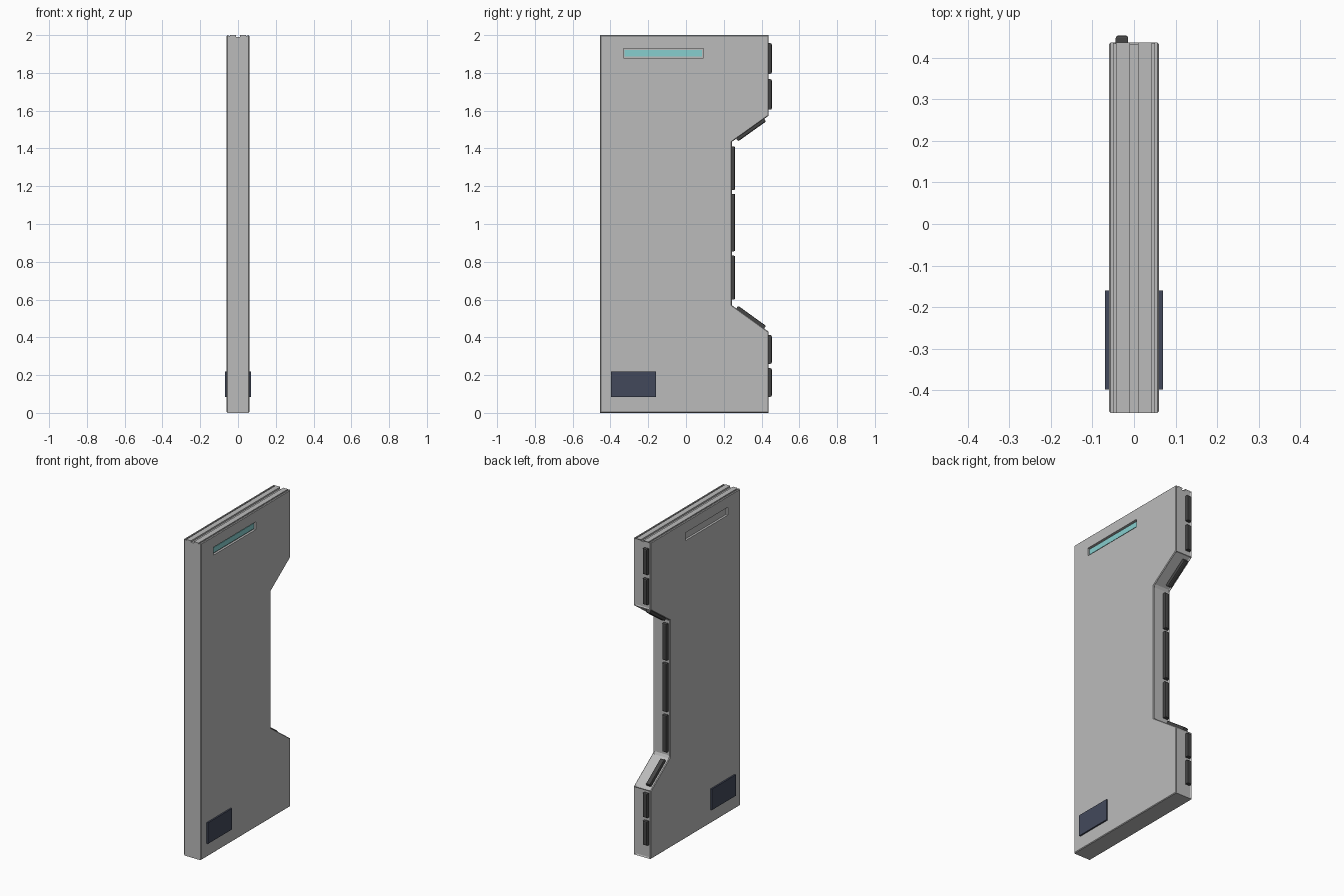
import bpy, bmesh, math
from mathutils import Vector, Matrix

if "Cube" in bpy.data.objects:
    bpy.data.objects.remove(bpy.data.objects["Cube"])

def material(name, rgb):
    m = bpy.data.materials.new(name)
    m.diffuse_color = (*rgb, 1)
    m.use_nodes = True
    m.node_tree.nodes["Principled BSDF"].inputs["Base Color"].default_value = m.diffuse_color
    return m

GREY = material("panel grey", (0.50, 0.50, 0.50))
DARK = material("dark rubber", (0.06, 0.06, 0.06))
NAVY = material("navy plate", (0.055, 0.066, 0.105))
TEAL = material("teal light", (0.24, 0.62, 0.62))

def finish(bm, name, mat):
    bmesh.ops.recalc_face_normals(bm, faces=bm.faces[:])
    me = bpy.data.meshes.new(name)
    bm.to_mesh(me)
    bm.free()
    ob = bpy.data.objects.new(name, me)
    me.materials.append(mat)
    bpy.context.collection.objects.link(ob)
    return ob

def add_box(bm, x, y, z):
    size = [b - a for a, b in (x, y, z)]
    mid = [(a + b) / 2 for a, b in (x, y, z)]
    mat = Matrix.Translation(mid) @ Matrix.Diagonal((*size, 1))
    return bmesh.ops.create_cube(bm, size=1, matrix=mat)

def box(name, mat, x, y, z):
    bm = bmesh.new()
    add_box(bm, x, y, z)
    return finish(bm, name, mat)

# Door leaf: side profile with a notched rear edge, extruded across x
W = 0.06
EDGE = [(0.437, 0), (0.437, 0.43), (0.243, 0.57),
        (0.243, 1.435), (0.437, 1.573), (0.437, 2)]
profile = [(-0.455, 0)] + EDGE + [(-0.455, 2)]
bm = bmesh.new()
face = bm.faces.new([bm.verts.new((-W, y, z)) for y, z in profile])
ext = bmesh.ops.extrude_face_region(bm, geom=[face])
bmesh.ops.translate(bm, vec=(2 * W, 0, 0),
                    verts=[v for v in ext["geom"] if isinstance(v, bmesh.types.BMVert)])
bmesh.ops.recalc_face_normals(bm, faces=bm.faces[:])
rims = [e for e in bm.edges if abs(e.verts[0].co.x - e.verts[1].co.x) < 1e-5]
bmesh.ops.bevel(bm, geom=rims, offset=0.004, segments=1, affect='EDGES', profile=0.5)
bm.normal_update()
# Shallow inset channel along every rear face
rear = [f for f in bm.faces if f.normal.y > 0.4 and abs(f.normal.x) < 0.1]
bmesh.ops.inset_individual(bm, faces=rear, thickness=0.011, depth=-0.004)
door = finish(bm, "door_leaf", GREY)

# Cutters: grooves along the top, and a light slot on both sides
bm = bmesh.new()
for x0, x1, d in ((-0.01, 0.01, 0.010), (-0.049, -0.043, 0.006), (0.043, 0.049, 0.006)):
    add_box(bm, (x0, x1), (-0.6, 0.6), (2 - d, 2.1))
for s in (-1, 1):
    add_box(bm, sorted((s * 0.046, s * 0.1)), (-0.332, 0.092), (1.88, 1.93))
cutter = finish(bm, "groove_cutter", GREY)
cutter.hide_render = True
cutter.hide_viewport = True
mod = door.modifiers.new("grooves", 'BOOLEAN')
mod.operation = 'DIFFERENCE'
mod.solver = 'EXACT'
mod.object = cutter

# Teal light in the right-hand slot
box("slot_light", TEAL, (0.045, 0.053), (-0.325, 0.085), (1.888, 1.922))

# Navy plates near the floor on both sides
for s, side in ((-1, "left"), (1, "right")):
    box("plate_" + side, NAVY, sorted((s * 0.0599, s * 0.0695)), (-0.398, -0.16), (0.085, 0.218))

# Chamfered rubber pads on the rear edge
def pad(a, b, name):
    a, b = Vector((0, *a)), Vector((0, *b))
    d = (b - a).normalized()
    n = Vector((0, d.z, -d.y))
    bm = bmesh.new()
    add_box(bm, (-0.015, 0.015), (-0.007, 0.017), (-(b - a).length / 2, (b - a).length / 2))
    outer = [e for e in bm.edges if all(v.co.y > 0 for v in e.verts)]
    bmesh.ops.bevel(bm, geom=outer, offset=0.007, segments=2, affect='EDGES', profile=0.5)
    rot = Matrix((Vector((1, 0, 0)), n, d)).transposed().to_4x4()
    bm.transform(Matrix.Translation((a + b) / 2 + Vector((-0.029, 0, 0))) @ rot)
    finish(bm, name, DARK)

spans = [(0.437, 1.795, 1.957), (0.437, 1.605, 1.767), (0.243, 1.18, 1.41),
         (0.243, 0.855, 1.16), (0.243, 0.60, 0.832), (0.437, 0.26, 0.412), (0.437, 0.085, 0.237)]
for i, (y, z0, z1) in enumerate(spans):
    pad((y, z0), (y, z1), f"edge_pad_{i + 1}")
for i, name in ((1, "lower_slope_pad"), (3, "upper_slope_pad")):
    p, q = Vector(EDGE[i]), Vector(EDGE[i + 1])
    pad(p.lerp(q, 0.12), p.lerp(q, 0.88), name)
